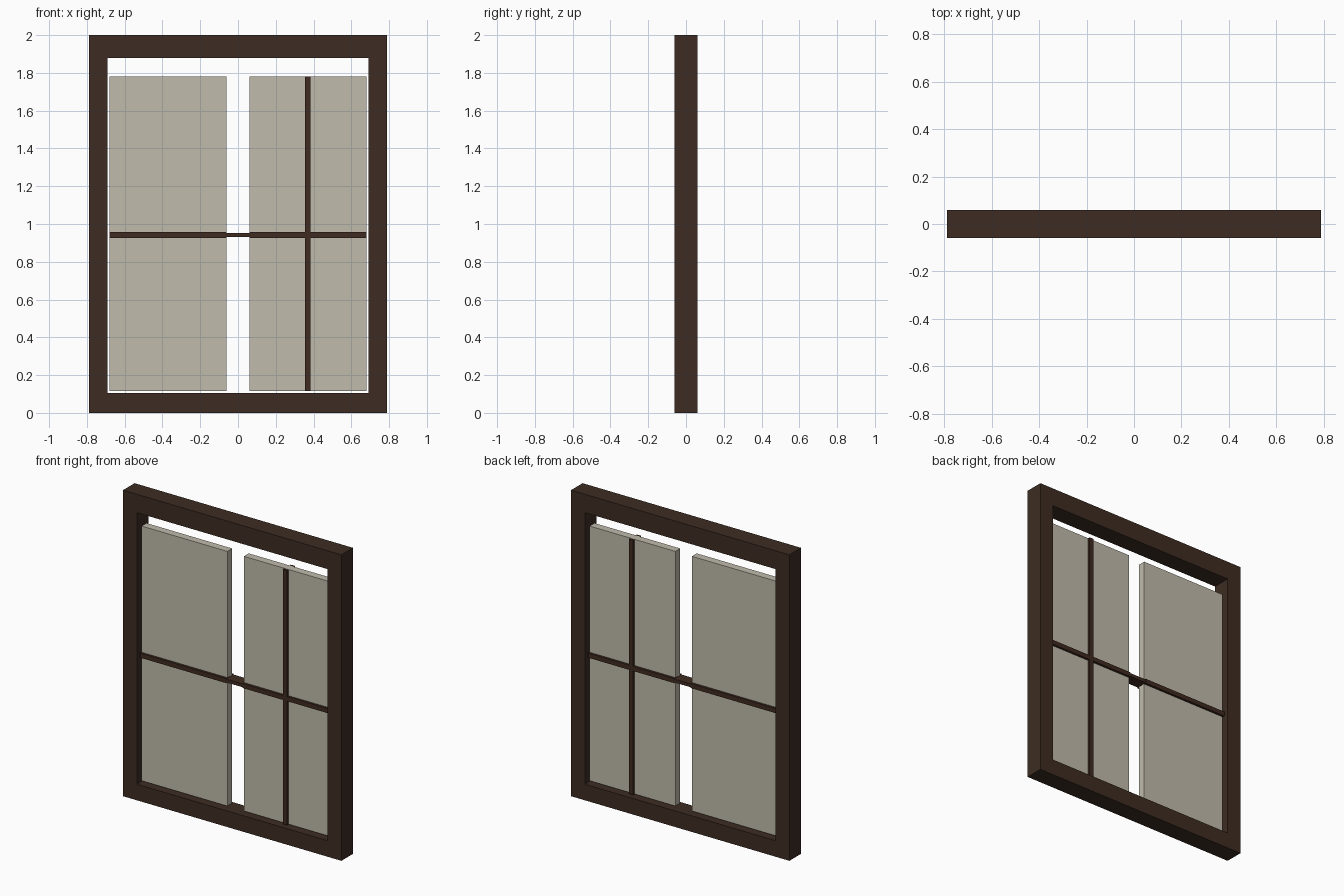
import bpy, bmesh

if "Cube" in bpy.data.objects:
    bpy.data.objects.remove(bpy.data.objects["Cube"])


def material(name, srgb):
    m = bpy.data.materials.new(name)
    lin = [((c / 255 + 0.055) / 1.055) ** 2.4 for c in srgb]
    m.diffuse_color = (*lin, 1)
    m.use_nodes = True
    m.node_tree.nodes["Principled BSDF"].inputs["Base Color"].default_value = m.diffuse_color
    return m


wood = material("dark brown wood", (61, 44, 34))
bar_wood = material("dark brown bars", (63, 43, 33))
glass = material("pale grey pane", (192, 187, 172))


def finish(bm, name, mat):
    bmesh.ops.recalc_face_normals(bm, faces=bm.faces[:])
    me = bpy.data.meshes.new(name)
    bm.to_mesh(me)
    bm.free()
    me.materials.append(mat)
    ob = bpy.data.objects.new(name, me)
    bpy.context.collection.objects.link(ob)
    return ob


def box(name, x0, x1, y, z0, z1, mat):
    """Box centred on y = 0 with half depth y."""
    bm = bmesh.new()
    bmesh.ops.create_cube(bm, size=1)
    for v in bm.verts:
        v.co = (x1 if v.co.x > 0 else x0,
                y if v.co.y > 0 else -y,
                z1 if v.co.z > 0 else z0)
    return finish(bm, name, mat)


# Outer frame: one rectangular ring, extruded through its depth
D = 0.06
bm = bmesh.new()
outer = [(-0.79, 0), (0.79, 0), (0.79, 2), (-0.79, 2)]
inner = [(-0.69, 0.105), (0.69, 0.105), (0.69, 1.88), (-0.69, 1.88)]
rings = [[bm.verts.new((x, y, z)) for x, z in pts]
         for pts, y in ((outer, -D), (inner, -D), (inner, D), (outer, D))]
for k in range(4):
    a, b = rings[k], rings[(k + 1) % 4]
    for i in range(4):
        j = (i + 1) % 4
        bm.faces.new((a[i], a[j], b[j], b[i]))
finish(bm, "window_frame", wood)

# Two panes, each crossed by a horizontal bar
for side, x0, x1 in (("left", -0.68, -0.06), ("right", 0.06, 0.68)):
    box(side + "_pane", x0, x1, 0.025, 0.117, 1.782, glass)
    box(side + "_cross_bar", x0, x1, 0.04, 0.927, 0.957, bar_wood)

# Thinner link between the cross bars, and the vertical bar on the right pane
box("centre_link_bar", -0.06, 0.06, 0.038, 0.931, 0.953, bar_wood)
box("right_upright_bar", 0.354, 0.384, 0.04, 0.117, 1.781, bar_wood)
